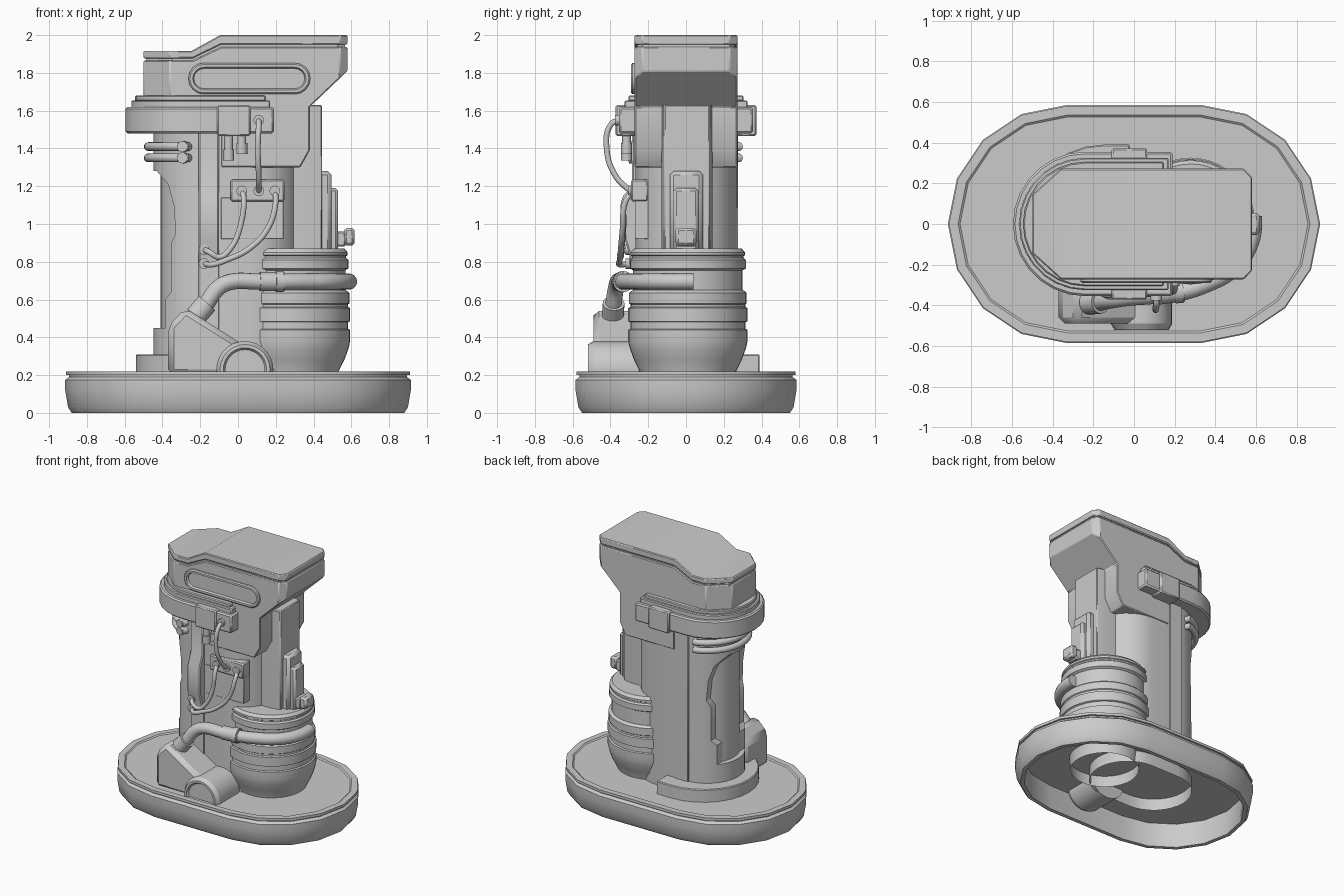
import bpy, bmesh
from math import sin, cos, pi

if "Cube" in bpy.data.objects:
    bpy.data.objects.remove(bpy.data.objects["Cube"])


def finish(name, bm, bevel=0):
    bmesh.ops.recalc_face_normals(bm, faces=bm.faces[:])
    me = bpy.data.meshes.new(name)
    bm.to_mesh(me)
    bm.free()
    ob = bpy.data.objects.new(name, me)
    bpy.context.collection.objects.link(ob)
    if bevel:
        add_bevel(ob, bevel)
    return ob


def add_bevel(ob, width):
    m = ob.modifiers.new("bevel", 'BEVEL')
    m.width, m.segments, m.limit_method = width, 1, 'ANGLE'


def place(p, t, axis):
    return {'x': (t, p[0], p[1]), 'y': (p[0], t, p[1]), 'z': (p[0], p[1], t)}[axis]


def loft(name, rings, axis='z', start=True, end=True, bevel=0):
    """Skin a list of (2D outline, position along axis)."""
    bm = bmesh.new()
    vs = [[bm.verts.new(place(p, t, axis)) for p in pts] for pts, t in rings]
    n = len(vs[0])
    for a, b in zip(vs, vs[1:]):
        for i in range(n):
            bm.faces.new((a[i], a[(i + 1) % n], b[(i + 1) % n], b[i]))
    if start:
        bm.faces.new(vs[0])
    if end:
        bm.faces.new(vs[-1])
    return finish(name, bm, bevel)


def prism(name, pts, a, b, axis='z', bevel=0):
    return loft(name, [(pts, a), (pts, b)], axis, bevel=bevel)


def box(name, x, y, z, bevel=0.008):
    return prism(name, [(x[0], y[0]), (x[1], y[0]), (x[1], y[1]), (x[0], y[1])], z[0], z[1], bevel=bevel)


def arc(cx, cy, r, a0, a1, n):
    return [(cx + r * cos(a0 + (a1 - a0) * i / n), cy + r * sin(a0 + (a1 - a0) * i / n)) for i in range(n + 1)]


def circle(cx, cy, r, n=40):
    return arc(cx, cy, r, 0, 2 * pi, n)[:-1]


def stadium(xl, xr, r, n, cy=0):
    return arc(xr, cy, r, -pi / 2, pi / 2, n) + arc(xl, cy, r, pi / 2, 3 * pi / 2, n)


def d_shape(cx, r, x_end, n=14):
    return [(x_end, -r), (x_end, r)] + arc(cx, 0, r, pi / 2, 3 * pi / 2, n)


def boolean(ob, cutter, op):
    m = ob.modifiers.new("bool", 'BOOLEAN')
    m.operation, m.object, m.solver = op, cutter, 'EXACT'
    dg = bpy.context.evaluated_depsgraph_get()
    ob.data = bpy.data.meshes.new_from_object(ob.evaluated_get(dg))
    ob.modifiers.clear()
    bpy.data.objects.remove(cutter)
    return ob


def tube(name, pts, r, smooth=True):
    cu = bpy.data.curves.new(name, 'CURVE')
    cu.dimensions, cu.bevel_depth, cu.bevel_resolution, cu.use_fill_caps = '3D', r, 6, True
    if smooth:
        sp = cu.splines.new('BEZIER')
        sp.bezier_points.add(len(pts) - 1)
        for b, p in zip(sp.bezier_points, pts):
            b.co, b.handle_left_type, b.handle_right_type = p, 'AUTO', 'AUTO'
        sp.resolution_u = 6
    else:
        sp = cu.splines.new('POLY')
        sp.points.add(len(pts) - 1)
        for b, p in zip(sp.points, pts):
            b.co = (*p, 1)
    tmp = bpy.data.objects.new(name + "_path", cu)
    bpy.context.collection.objects.link(tmp)
    dg = bpy.context.evaluated_depsgraph_get()
    me = bpy.data.meshes.new_from_object(tmp.evaluated_get(dg))
    bpy.data.objects.remove(tmp)
    ob = bpy.data.objects.new(name, me)
    bpy.context.collection.objects.link(ob)
    return ob


def rod(name, p, q, r):
    return tube(name, [p, q], r, False)


# Base: hollow rounded skirt with a deck
base = [(-.08, .212), (-.06, .212), (-.05, .22), (-.005, .22), (-.005, .2), (-.02, .2), (-.02, .19), (0, .175),
        (0, .12), (-.015, .03), (-.035, 0), (-.065, 0), (-.07, .03), (-.06, .19)]
loft("base", [(stadium(-.33, .33, .585 + o, 8), z) for o, z in base])
prism("foot_plinth", d_shape(-.15, .39, -.02), .2, .31, bevel=.006)

# Main column with a cutout on the rounded left end, showing an inner core
body = prism("body", stadium(-.18, .06, .268, 16), .1, 1.66)
cut = prism("cutter", [(-.6, 1.3), (-.43, 1.28), (-.37, 1.21), (-.34, 1.1), (-.33, .95), (-.355, .9),
                       (-.355, .64), (-.385, .6), (-.385, .45), (-.6, .45)], -.5, .5, 'y')
boolean(body, cut, 'DIFFERENCE')
bm = bmesh.new()
bm.from_mesh(body.data)
bmesh.ops.delete(bm, geom=[f for f in bm.faces if f.calc_center_median().z < .11], context='FACES')
bm.to_mesh(body.data)
bm.free()
prism("inner_core", stadium(-.18, -.1, .23, 14), .4, 1.35)
box("column_rib", (-.21, -.1), (-.275, .275), (.2, 1.5), .004)


# Head: side profile cut to a chamfered plan outline
def head_part(name, prof, k=0, bevel=0):
    plan = [(.58 - k, -.23), (.58 - k, .23), (.54 - k, .272 - k), (-.36 + k, .272 - k), (-.5 + k, .145),
            (-.5 + k, -.145), (-.36 + k, -.272 + k), (.54 - k, -.272 + k)]
    ob = boolean(prism(name, prof, -.4, .4, 'y'), prism("plan", plan, 1, 2.2), 'INTERSECT')
    if bevel:
        add_bevel(ob, bevel)


head_part("head", [(-.6, 1.64), (-.6, 1.865), (-.24, 1.865), (-.09, 1.937), (.6, 1.937), (.6, 1.829),
                   (.38, 1.62), (.38, 1.39), (.33, 1.3), (-.09, 1.3), (-.09, 1.64)], 0, .006)
head_part("head_seam", [(-.6, 1.84), (-.6, 1.89), (-.24, 1.89), (-.09, 1.965), (.6, 1.965), (.6, 1.9), (-.09, 1.9),
                        (-.24, 1.84)], .014)
head_part("head_cap", [(-.6, 1.877), (-.6, 1.917), (-.245, 1.917), (-.095, 2), (.6, 2), (.6, 1.95), (-.09, 1.95),
                       (-.24, 1.877)], 0, .006)

# Raised slot frame on the head front
loft("head_slot", [(stadium(-.18, .3, r, 8, 1.77), y) for r, y in
                   [(.083, -.26), (.083, -.283), (.075, -.29), (.06, -.29), (.053, -.274)]], 'y')

# Collar with upper lip, front and back clips
prism("collar", d_shape(-.24, .355, .19), 1.48, 1.62, bevel=.01)
prism("collar_lip", d_shape(-.24, .325, .17), 1.61, 1.655, bevel=.006)
prism("collar_lip_top", d_shape(-.24, .305, .145), 1.65, 1.68, bevel=.006)
for s, n in ((-1, "front"), (1, "back")):
    box(n + "_collar_clip", (-.11, .065), sorted((s * .26, s * .372)), (1.465, 1.63))
for i, (x, z) in enumerate(((-.05, 1.335), (.02, 1.37))):
    rod(f"plug_{i}", (x, -.315, 1.48), (x, -.315, z + .05), .023)
    rod(f"plug_tip_{i}", (x, -.315, z + .06), (x, -.315, z), .029)

# Double pipe around the left end
for i, z in enumerate((1.41, 1.35)):
    a = arc(-.18, 0, .295, pi * .6, pi * 1.4, 20)
    pts = [(-.26, .24, z)] + [(x, y, z) for x, y in a] + [(-.26, -.24, z)]
    tube(f"side_pipe_{i}", pts, .023, False)
    rod(f"side_pipe_end_{i}", (-.285, -.24, z), (-.295, -.3, z), .029)

# Front strap and panels
prism("front_strap", [(-.25, 1.5), (-.285, 1.5), (-.285, 1.22), (-.325, 1.12), (-.325, .92), (-.3, .84),
                      (-.3, .78), (-.25, .78)], -.21, -.1, 'x', .008)
box("front_panel", (-.09, .24), (-.271, -.2), (.92, 1.14), .002)
box("socket_plate", (-.04, .245), (-.29, -.2), (1.12, 1.235))

# Sockets and loose cables
sockets = [(.02, -.285, 1.175), (.11, -.285, 1.175), (.195, -.285, 1.175), (.11, -.355, 1.55),
           (-.18, -.3, .865), (-.18, -.3, .79)]
for i, (x, y, z) in enumerate(sockets):
    rod(f"socket_{i}", (x, y + .04, z), (x, y - .02, z), .028)
tube("cable_upper", [(.11, -.35, 1.55), (.11, -.395, 1.53), (.105, -.42, 1.4), (.11, -.37, 1.25),
                     (.11, -.29, 1.17)], .015)
tube("cable_left", [(.02, -.28, 1.175), (.03, -.32, 1.14), (.015, -.33, 1.0), (-.04, -.34, .87),
                    (-.1, -.345, .825), (-.15, -.345, .85), (-.18, -.3, .865)], .015)
tube("cable_right", [(.195, -.28, 1.175), (.2, -.32, 1.12), (.16, -.335, .98), (.06, -.345, .87),
                     (-.06, -.35, .81), (-.14, -.35, .785), (-.18, -.3, .79)], .015)

# Stepped pilaster and knob on the right side
prism("pilaster", [(.2, -.13), (.37, -.13), (.445, -.115), (.445, .125), (.37, .14), (.2, .14)], .8, 1.63, bevel=.006)
box("pilaster_step", (.3, .495), (-.085, .09), (.8, 1.28), .02)
box("pilaster_panel", (.3, .53), (-.065, .065), (.8, 1.19), .015)
box("latch", (.45, .57), (-.05, .05), (.88, .96))
box("latch_knob", (.56, .618), (-.055, .055), (.885, .98), .015)

# Tank sunk into the right of the column
tank = [(.24, .1), (.25, .21), (.285, .28), (.307, .34), (.316, .38), (.316, .44), (.305, .445), (.305, .48),
        (.316, .485), (.316, .555), (.305, .56), (.305, .575), (.311, .58), (.311, .635), (.3, .645), (.29, .65),
        (.29, .755), (.307, .765), (.307, .81), (.295, .82), (.295, .83), (.303, .835), (.303, .85), (.285, .87)]
loft("tank", [(circle(.278, .01, r), z) for r, z in tank], start=False)

# Housing and motor at the front foot
prism("pump_housing", [(-.37, .2), (-.37, .46), (-.28, .555), (.03, .36), (.1, .2)], -.49, -.2, 'y', .03)
loft("motor", [(circle(.037, .23, r, 28), y) for r, y in
               [(.15, -.25), (.15, -.49), (.132, -.52), (.115, -.52), (.105, -.505)]], 'y')

# Feed hose bending up and around the tank
wrap = [(x, y, .695) for x, y in arc(.278, .01, .31, -pi * .38, pi * .03, 6)]
tube("hose", [(-.27, -.39, .46), (-.18, -.385, .56), (-.1, -.37, .665), (-.03, -.36, .695), (.1, -.35, .695),
              (.25, -.33, .695)] + wrap, .043)
rod("hose_flange", (-.225, -.388, .51), (-.165, -.383, .58), .058)
rod("hose_cuff", (.115, -.347, .695), (.245, -.33, .695), .05)
rod("hose_cuff_ring", (.2, -.335, .695), (.24, -.331, .695), .056)

# Smooth the round parts, keep edges sharp
for ob in bpy.data.objects:
    if ob.type == 'MESH':
        ob.select_set(True)
        bpy.context.view_layer.objects.active = ob
bpy.ops.object.shade_smooth_by_angle(angle=.52)
